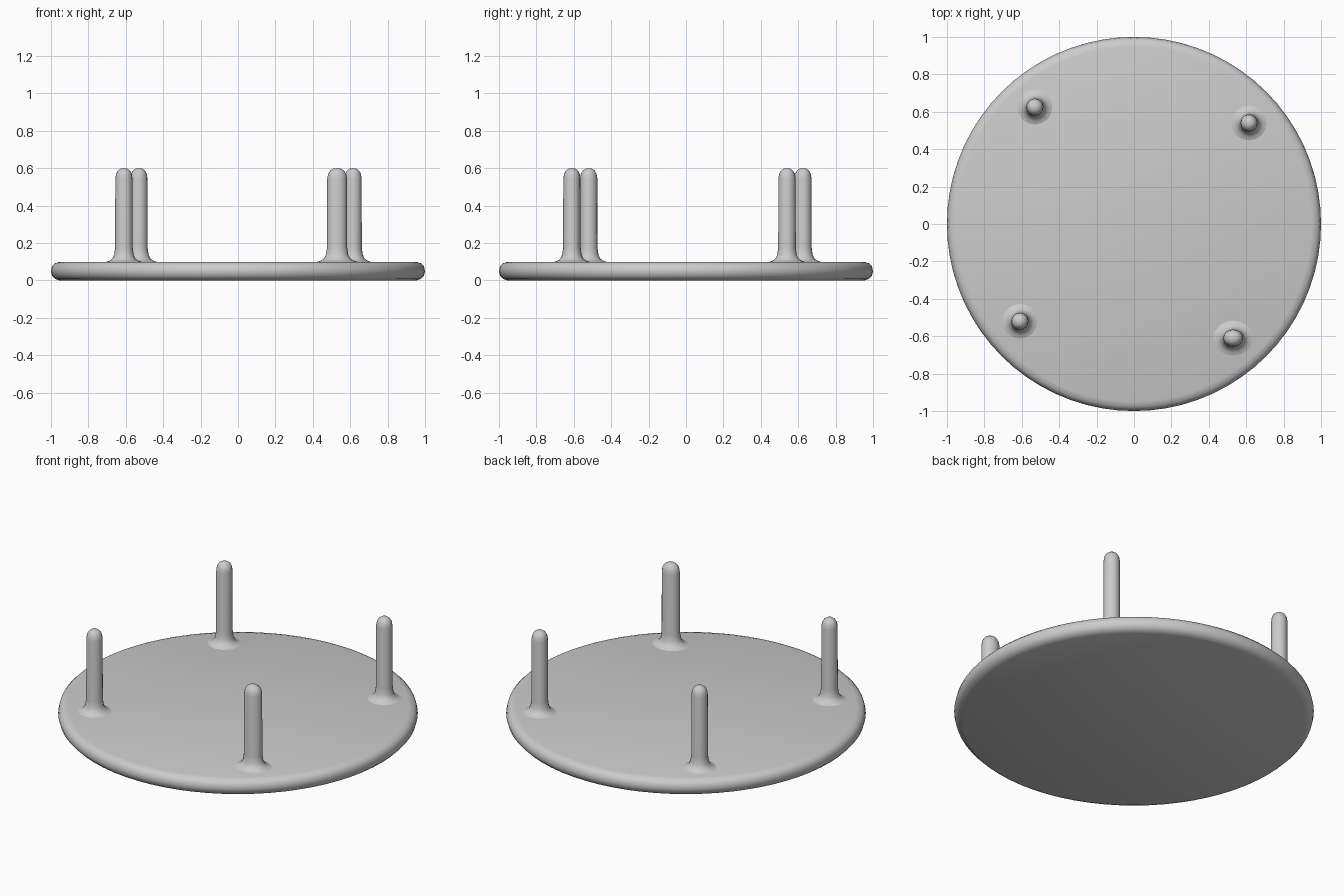
import bpy, bmesh, math

cube = bpy.data.objects.get("Cube")
if cube:
    bpy.data.objects.remove(cube, do_unlink=True)

# Single plain grey
grey = bpy.data.materials.new("plain grey")
grey.use_nodes = True
colour = (0.6, 0.6, 0.6, 1.0)
grey.diffuse_color = colour
bsdf = next(n for n in grey.node_tree.nodes if n.type == 'BSDF_PRINCIPLED')
bsdf.inputs["Base Color"].default_value = colour
bsdf.inputs["Roughness"].default_value = 0.6


def lathe(name, profile, sides, location=(0, 0, 0), scale=(1, 1, 1), cap_bottom=True):
    """Revolve (radius, z) points around z, closing the ends with flat caps."""
    bm = bmesh.new()
    rings = []
    for r, z in profile:
        rings.append([bm.verts.new((r * math.cos(2 * math.pi * i / sides),
                                    r * math.sin(2 * math.pi * i / sides), z))
                      for i in range(sides)])
    for a, b in zip(rings, rings[1:]):
        for i in range(sides):
            j = (i + 1) % sides
            bm.faces.new((a[i], a[j], b[j], b[i]))
    if cap_bottom:
        bm.faces.new(rings[0][::-1])
    bm.faces.new(rings[-1])
    mesh = bpy.data.meshes.new(name)
    bm.to_mesh(mesh)
    bm.free()
    mesh.materials.append(grey)
    obj = bpy.data.objects.new(name, mesh)
    obj.location, obj.scale = location, scale
    bpy.context.collection.objects.link(obj)
    bpy.ops.object.select_all(action='DESELECT')
    obj.select_set(True)
    bpy.context.view_layer.objects.active = obj
    bpy.ops.object.shade_smooth_by_angle(angle=math.radians(40))
    return obj


# Round base plate with a rounded rim
plate = [(0.955, 0.0), (0.978, 0.009), (0.994, 0.026), (1.0, 0.05),
         (0.994, 0.076), (0.978, 0.092), (0.95, 0.1)]
lathe("base_plate", plate, 72)

# Pegs: flared foot, straight shaft, domed tip
peg = [(0.10, 0.098), (0.078, 0.105), (0.062, 0.117), (0.052, 0.138), (0.047, 0.175),
       (0.046, 0.545), (0.042, 0.570), (0.032, 0.588), (0.016, 0.599)]
pegs = {
    "peg_front_left": (0.53, -0.61, 1.15),
    "peg_front_right": (-0.61, -0.52, 1.0),
    "peg_back_left": (0.615, 0.54, 1.0),
    "peg_back_right": (-0.53, 0.625, 1.0),
}
for name, (x, y, stretch) in pegs.items():
    lathe(name, peg, 16, (x, y, 0), (stretch, 1, 1), cap_bottom=False)
